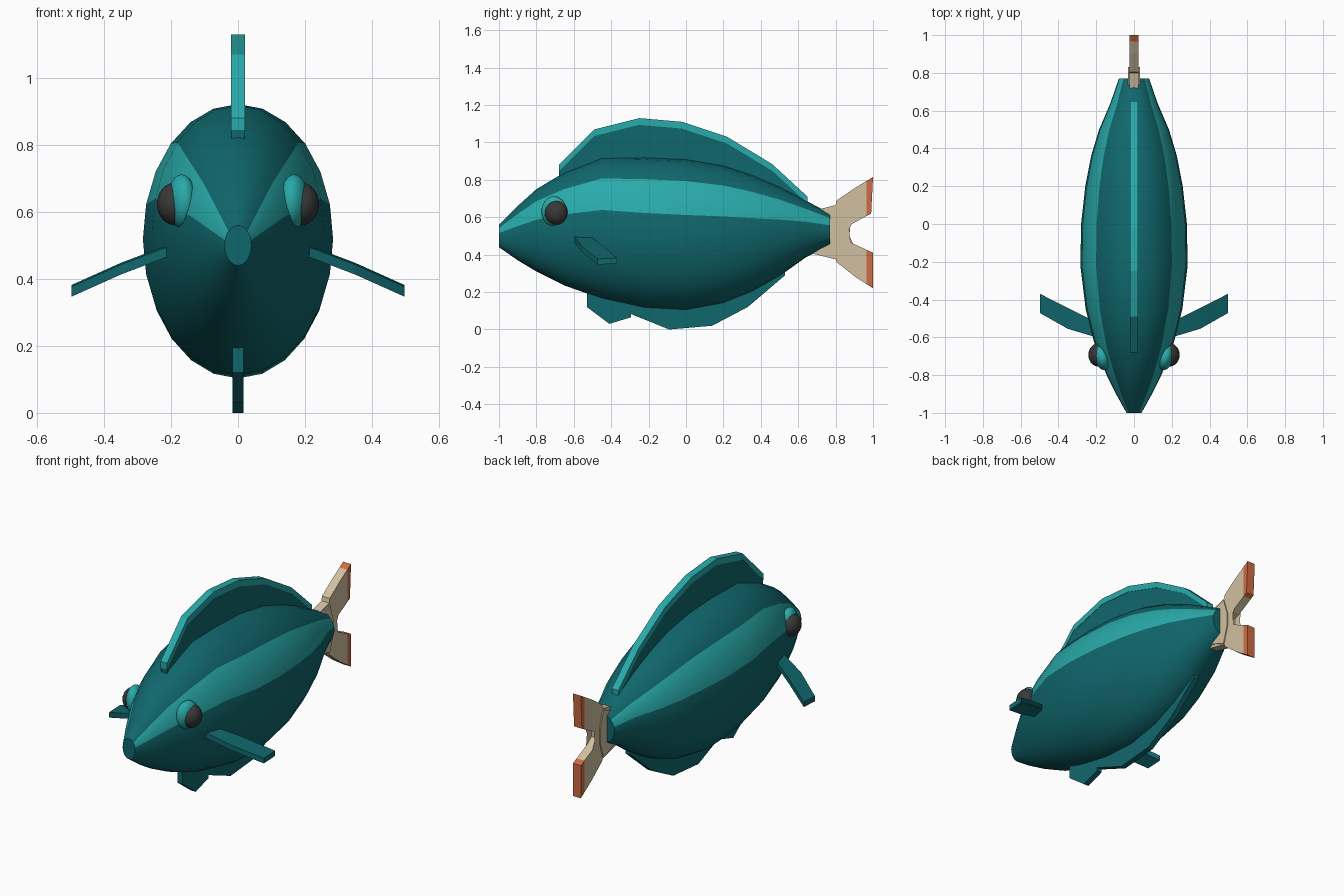
import bpy, bmesh
from math import sin, cos, pi, radians
from mathutils import Matrix

cube = bpy.data.objects.get("Cube")
if cube:
    bpy.data.objects.remove(cube, do_unlink=True)


def material(name, rgb):
    m = bpy.data.materials.new(name)
    m.use_nodes = True
    m.diffuse_color = (*rgb, 1)
    m.node_tree.nodes["Principled BSDF"].inputs["Base Color"].default_value = (*rgb, 1)
    return m


DARK = material("dark teal", (0.005, 0.135, 0.15))
LIGHT = material("light teal", (0.022, 0.4, 0.4))
BEIGE = material("beige", (0.64, 0.53, 0.35))
ORANGE = material("orange", (0.62, 0.15, 0.055))
GREY = material("eye grey", (0.04, 0.04, 0.04))


def finish(name, bm, *mats):
    bmesh.ops.recalc_face_normals(bm, faces=bm.faces[:])
    mesh = bpy.data.meshes.new(name)
    bm.to_mesh(mesh)
    bm.free()
    for m in mats:
        mesh.materials.append(m)
    ob = bpy.data.objects.new(name, mesh)
    bpy.context.collection.objects.link(ob)
    return ob


def plate(outline, half):
    """Closed slab from a (y, z) outline, centred on x = 0."""
    bm = bmesh.new()
    a = [bm.verts.new((-half, y, z)) for y, z in outline]
    b = [bm.verts.new((half, y, z)) for y, z in outline]
    bm.faces.new(a)
    bm.faces.new(b[::-1])
    n = len(a)
    for i in range(n):
        j = (i + 1) % n
        bm.faces.new((a[i], a[j], b[j], b[i]))
    return bm


# Body: elliptical rings (y, bottom, top, half width) joined nose to tail
sections = [
    (-1, .44, .56, .04), (-.9, .37, .66, .095), (-.8, .31, .75, .145),
    (-.65, .235, .84, .205), (-.45, .165, .918, .256), (-.22, .115, .922, .284),
    (0, .103, .912, .28), (.2, .14, .878, .258), (.36, .205, .825, .227),
    (.5, .285, .765, .185), (.64, .385, .69, .125), (.77, .45, .62, .08)]
SIDES = 24
bm = bmesh.new()
rings = []
for y, low, top, w in sections:
    c, h = (low + top) / 2, (top - low) / 2
    rings.append([bm.verts.new((w * sin(2 * pi * i / SIDES), y, c + h * cos(2 * pi * i / SIDES)))
                  for i in range(SIDES)])
for r, s in zip(rings, rings[1:]):
    for i in range(SIDES):
        j = (i + 1) % SIDES
        f = bm.faces.new((r[i], r[j], s[j], s[i]))
        f.smooth = True
        # light stripe along each upper flank
        f.material_index = 1 if min(i, SIDES - 1 - i) in (3, 4) else 0
for cap in (rings[0], rings[-1]):
    face = bm.faces.new(cap)
    for e in face.edges:
        e.smooth = False
finish("body", bm, DARK, LIGHT)

# Dorsal fin with a light rim along its upper edge
crest = [(-.68, .88), (-.49, 1.07), (-.25, 1.13), (-.02, 1.11),
         (.22, 1.03), (.46, .885), (.65, .71)]
inner = [(y, z - .036) for y, z in crest]
finish("dorsal_fin", plate(inner + [(.65, .62), (0, .8), (-.68, .75)], .019), DARK)
finish("dorsal_fin_rim", plate(crest + inner[::-1], .021), LIGHT)

# Fins under the belly
finish("pelvic_fin", plate([(-.53, .24), (-.53, .12), (-.41, .03), (-.295, .065),
                            (-.295, .2)], .016), DARK)
finish("anal_fin", plate([(-.3, .2), (-.3, .085), (-.09, 0), (.14, .02), (.33, .12),
                          (.53, .29), (.53, .36), (.1, .2)], .016), DARK)

# Forked tail with orange tips
bm = plate([(.66, .6), (.7, .64), (.8, .665), (.805, .69), (.9, .755), (1, .815),
            (.99, .62), (.87, .555), (.83, .54), (.83, .5), (.87, .47), (1, .41),
            (1, .22), (.9, .285), (.805, .36), (.8, .375), (.66, .41)], .025)
bmesh.ops.triangulate(bm, faces=bm.faces[:])
bmesh.ops.bisect_plane(bm, geom=bm.verts[:] + bm.edges[:] + bm.faces[:],
                       plane_co=(0, .966, 0), plane_no=(0, 1, 0))
for f in bm.faces:
    f.material_index = int(f.calc_center_median().y > .966)
finish("tail_fin", bm, BEIGE, ORANGE)
finish("tail_root", plate([(.7, .62), (.8, .655), (.83, .56), (.83, .48),
                           (.8, .38), (.7, .42)], .031), BEIGE)


def ball(name, centre, radii, tilt, mat):
    bm = bmesh.new()
    bmesh.ops.create_uvsphere(bm, u_segments=20, v_segments=12, radius=1)
    bm.transform(Matrix.Translation(centre) @ Matrix.Rotation(tilt, 4, 'Z')
                 @ Matrix.Diagonal((*radii, 1)))
    for f in bm.faces:
        f.smooth = True
    finish(name, bm, mat)


# Paired parts: eyes, eyelids and pectoral fins
for side, s in (("left", 1), ("right", -1)):
    ball(side + "_eye", (.187 * s, -.693, .624), (.055, .062, .064), 0, GREY)
    ball(side + "_eyelid", (.168 * s, -.706, .632), (.042, .069, .08),
         radians(-14 * s), LIGHT)

    # bent paddle: (x, front y, back y, top z) stations
    bm = bmesh.new()
    rows = []
    for x, front, back, z in ((.2, -.6, -.52, .505), (.35, -.555, -.445, .448),
                              (.497, -.472, -.37, .382)):
        rows.append([bm.verts.new((x * s, y, z - d)) for y, d in
                     ((front, .005), (back, 0), (back, .03), (front, .035))])
    for p, q in zip(rows, rows[1:]):
        for i in range(4):
            j = (i + 1) % 4
            bm.faces.new((p[i], p[j], q[j], q[i]))
    bm.faces.new(rows[0])
    bm.faces.new(rows[-1])
    finish(side + "_pectoral_fin", bm, DARK)
